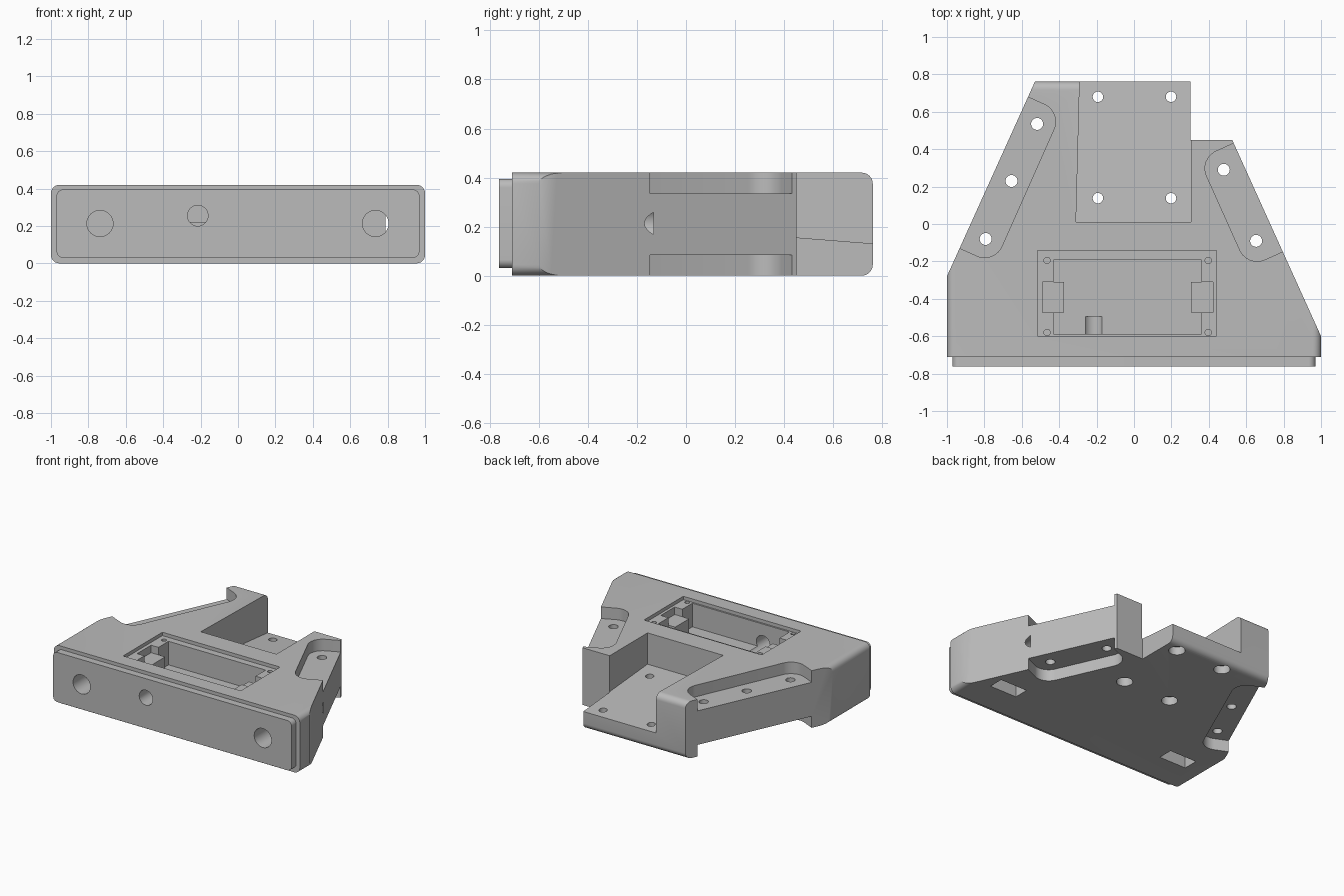
import bpy, bmesh, math
from mathutils import Vector

if "Cube" in bpy.data.objects:
    bpy.data.objects.remove(bpy.data.objects["Cube"])

grey = bpy.data.materials.new("light_grey")
grey.use_nodes = True
grey.diffuse_color = (0.5, 0.5, 0.5, 1)
grey.node_tree.nodes["Principled BSDF"].inputs["Base Color"].default_value = (0.5, 0.5, 0.5, 1)

HEIGHT = 0.42
BACK = 0.762
FRONT = -0.71


def to_object(name, bm):
    bmesh.ops.recalc_face_normals(bm, faces=bm.faces)
    mesh = bpy.data.meshes.new(name)
    bm.to_mesh(mesh)
    bm.free()
    obj = bpy.data.objects.new(name, mesh)
    bpy.context.collection.objects.link(obj)
    return obj


def fillet(points, radii, steps=8):
    """Round the corners of a polygon."""
    pts, out = [Vector(p) for p in points], []
    for i, (p, r) in enumerate(zip(pts, radii)):
        if r == 0:
            out.append(p)
            continue
        u = (pts[i - 1] - p).normalized()
        v = (pts[(i + 1) % len(pts)] - p).normalized()
        half = u.angle(v) / 2
        centre = p + (u + v).normalized() * r / math.sin(half)
        a = p + u * r / math.tan(half) - centre
        b = p + v * r / math.tan(half) - centre
        for k in range(steps + 1):
            out.append(centre + a.lerp(b, k / steps).normalized() * r)
    return out


def prism(name, points, axis, low, high):
    """Extrude a polygon along an axis."""
    place = {"x": lambda a, b, h: (h, a, b),
             "y": lambda a, b, h: (a, h, b),
             "z": lambda a, b, h: (a, b, h)}[axis]
    bm = bmesh.new()
    rings = [[bm.verts.new(place(p[0], p[1], h)) for p in points] for h in (low, high)]
    bm.faces.new(rings[0])
    bm.faces.new(rings[1])
    n = len(points)
    for i in range(n):
        j = (i + 1) % n
        bm.faces.new((rings[0][i], rings[0][j], rings[1][j], rings[1][i]))
    return to_object(name, bm)


def rect(x0, x1, y0, y1):
    return [(x0, y0), (x1, y0), (x1, y1), (x0, y1)]


def drill(a, b, r, axis, low, high):
    ring = [(a + r * math.cos(t * math.pi / 16), b + r * math.sin(t * math.pi / 16))
            for t in range(32)]
    return prism("drill", ring, axis, low, high)


def combine(obj, other, operation="DIFFERENCE"):
    mod = obj.modifiers.new("combine", "BOOLEAN")
    mod.operation, mod.solver, mod.object = operation, "EXACT", other
    bpy.context.view_layer.objects.active = obj
    bpy.ops.object.modifier_apply(modifier=mod.name)
    bpy.data.objects.remove(other)


# Block with rounded side and rear edges
bm = bmesh.new()
bmesh.ops.create_cube(bm, size=1)
for v in bm.verts:
    v.co = (v.co.x * 2, BACK if v.co.y > 0 else FRONT, HEIGHT if v.co.z > 0 else 0)
edges = []
for e in bm.edges:
    a, b = e.verts[0].co, e.verts[1].co
    if abs(a.y - b.y) > 1 or (abs(a.x - b.x) > 1 and a.y > 0):
        edges.append(e)
bmesh.ops.bevel(bm, geom=edges, offset=0.045, segments=6, profile=0.5, affect="EDGES")
body = to_object("housing_body", bm)

# Slanted plan outline
outline = [(-1.24, -0.81), (1.095, -0.81), (0.525, 0.45), (0.302, 0.45),
           (0.302, 0.9), (-0.467, 0.9)]
combine(body, prism("outline", outline, "z", -0.1, 0.6), "INTERSECT")

# Raised front plate
plate = fillet(rect(-0.97, 0.97, 0.03, 0.395), [0.035] * 4)
combine(body, prism("front_plate", plate, "y", -BACK, FRONT + 0.02), "UNION")

# Rear bay with sloping floor and slightly skewed side wall
bay = prism("bay", [(0.01, 0.19), (0.9, 0.12), (0.9, 0.6), (0.01, 0.6)], "x", -0.3, 0.306)
for v in bay.data.vertices:
    if v.co.x < 0:
        v.co.x += (v.co.y - 0.4) * 0.026
combine(body, bay)

# Rear bay screw holes, counterbored below
for x in (-0.193, 0.198):
    for y in (0.138, 0.68):
        combine(body, drill(x, y, 0.028, "z", -0.1, 0.5))
        combine(body, drill(x, y, 0.055, "z", -0.1, 0.06))


# Side flange pockets, above and below
def flange(start, end, inward, holes):
    s, e = Vector(start), Vector(end)
    n = Vector(inward).normalized()
    shape = fillet([s - n * 0.1, s + n * 0.2, e + n * 0.2, e - n * 0.1], [0, 0.1, 0.1, 0])
    for low, high in ((-0.1, 0.085), (0.335, 0.6)):
        combine(body, prism("pocket", shape, "z", low, high))
    for x, y in holes:
        combine(body, drill(x, y, 0.032, "z", -0.1, 0.5))


flange((-0.57, 0.68), (-0.93, -0.13), (0.91, -0.41),
       [(-0.518, 0.535), (-0.655, 0.23), (-0.793, -0.08)])
flange((0.53, 0.43), (0.79, -0.15), (-0.91, -0.41), [(0.48, 0.29), (0.653, -0.09)])

# Component recess: shallow lip, deep window, latch notches and screw holes
combine(body, prism("lip", rect(-0.515, 0.442, -0.6, -0.143), "z", 0.395, 0.6))
combine(body, prism("window", rect(-0.43, 0.36, -0.588, -0.193), "z", 0.222, 0.7))
for x0, x1 in ((-0.49, -0.42), (0.35, 0.422)):
    combine(body, prism("notch", rect(x0, x1, -0.472, -0.31), "z", 0.34, 0.65))
for x in (-0.465, 0.397):
    for y in (-0.195, -0.58):
        combine(body, drill(x, y, 0.017, "z", 0.28, 0.5))

# Front bolt holes with nut slots underneath
for x in (-0.738, 0.735):
    combine(body, drill(x, 0.213, 0.07, "y", -0.9, -0.133))
    combine(body, prism("nut_slot", rect(x - 0.11, x + 0.11, -0.48, -0.37), "z", -0.1, 0.32))

# Cable hole into the recess
combine(body, drill(-0.215, 0.255, 0.055, "y", -0.9, -0.495))

# Latch posts inside the recess
posts = [prism("right_latch_post", rect(-0.43, -0.375, -0.472, -0.31), "z", 0.222, 0.34),
         prism("left_latch_post", rect(0.305, 0.36, -0.472, -0.31), "z", 0.222, 0.34)]

# Finish
for obj in [body] + posts:
    obj.data.materials.clear()
    obj.data.materials.append(grey)
    bpy.ops.object.select_all(action="DESELECT")
    obj.select_set(True)
    bpy.context.view_layer.objects.active = obj
    bpy.ops.object.shade_smooth_by_angle(angle=math.radians(30))
